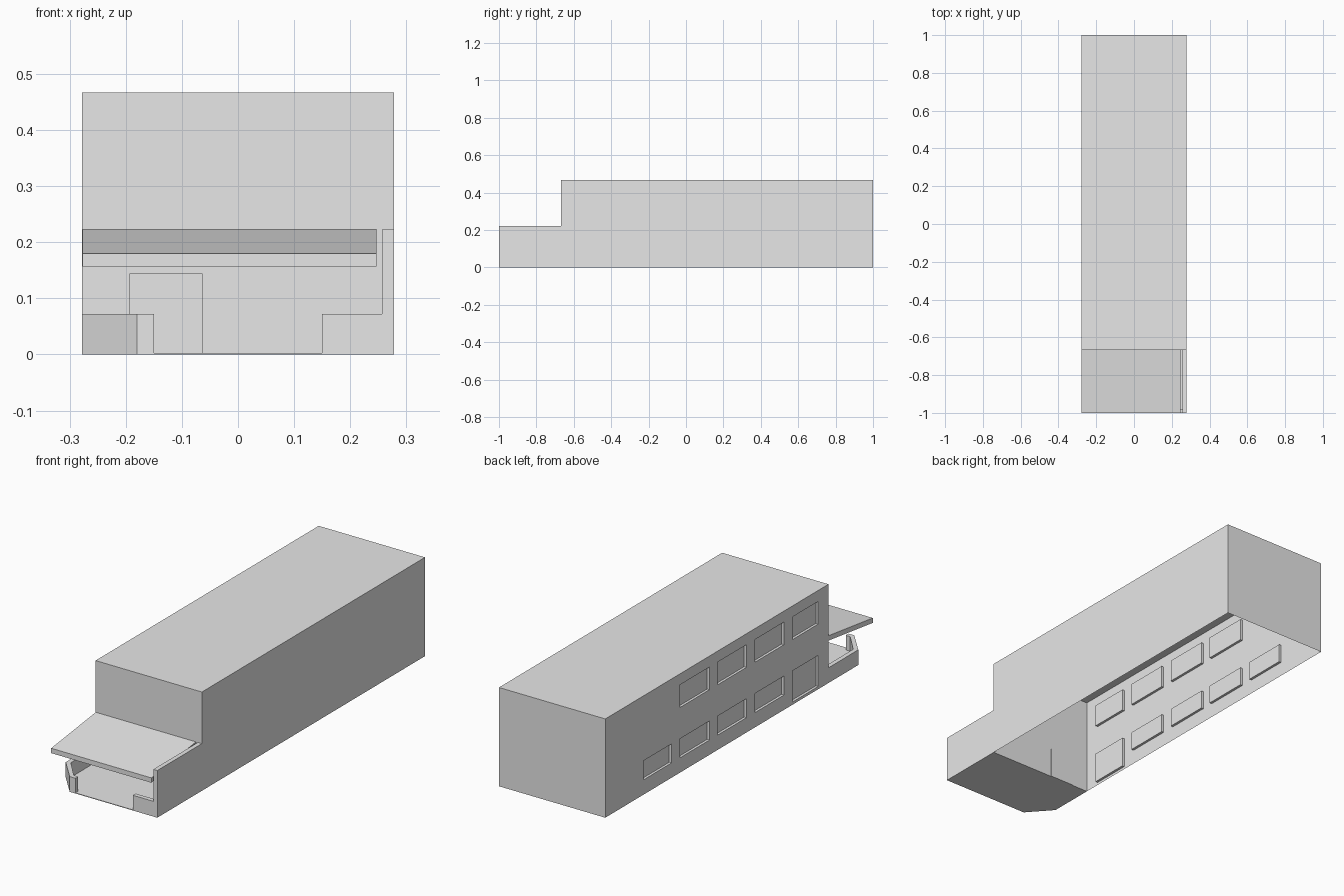
import bpy
import bmesh
from mathutils import Vector

cube = bpy.data.objects.get("Cube")
if cube:
    bpy.data.objects.remove(cube, do_unlink=True)

# One plain grey for everything
grey = bpy.data.materials.new("plain_grey")
grey.use_nodes = True
grey.diffuse_color = (0.8, 0.8, 0.8, 1)
grey.node_tree.nodes["Principled BSDF"].inputs["Base Color"].default_value = (0.8, 0.8, 0.8, 1)

HALF_W, HEIGHT = 0.278, 0.467
FRONT, BACK, PORCH = -0.667, 1.0, -1.0
LOW, HIGH, THICK = 0.072, 0.223, 0.021


def finish(name, bm):
    bmesh.ops.remove_doubles(bm, verts=bm.verts, dist=0.0001)
    bmesh.ops.recalc_face_normals(bm, faces=bm.faces)
    mesh = bpy.data.meshes.new(name)
    bm.to_mesh(mesh)
    bm.free()
    mesh.materials.append(grey)
    obj = bpy.data.objects.new(name, mesh)
    bpy.context.collection.objects.link(obj)
    return obj


def face(bm, points):
    return bm.faces.new([bm.verts.new(p) for p in points])


def prism(name, profile, offset):
    """Solid made by sweeping a closed profile along an offset."""
    bm = bmesh.new()
    base = face(bm, profile)
    swept = bmesh.ops.extrude_face_region(bm, geom=[base], use_keep_orig=True)
    verts = [v for v in swept["geom"] if isinstance(v, bmesh.types.BMVert)]
    bmesh.ops.translate(bm, verts=verts, vec=Vector(offset))
    return finish(name, bm)


def recessed_wall(bm, us, zs, place, inward, holes):
    """Gridded sheet wall; cells inside a hole become recessed panes."""
    def inside(u, z):
        return any(a < u < b and c < z < d for a, b, c, d in holes)

    for u0, u1 in zip(us, us[1:]):
        for z0, z1 in zip(zs, zs[1:]):
            if not inside((u0 + u1) / 2, (z0 + z1) / 2):
                face(bm, [place(u, z) for u, z in ((u0, z0), (u1, z0), (u1, z1), (u0, z1))])
    for a, b, c, d in holes:
        rim = [place(u, z) for u, z in ((a, c), (b, c), (b, d), (a, d))]
        pane = [p + inward for p in rim]
        face(bm, pane)
        for i in range(4):
            j = (i + 1) % 4
            face(bm, [rim[i], rim[j], pane[j], pane[i]])


# Window layout on the right wall: four shared bays, one extra low bay
bays = [(-0.59, -0.4), (-0.335, -0.12), (-0.055, 0.163), (0.222, 0.44), (0.505, 0.716)]
sill_low, head_low, sill_up, head_up, door_sill = 0.07, 0.16, 0.308, 0.415, 0.013
windows = [(a, b, sill_up, head_up) for a, b in bays[:4]]
windows += [(a, b, sill_low, head_low) for a, b in bays[1:]]
windows.append((*bays[0], door_sill, head_low))

# Open-bottomed hall shell
bm = bmesh.new()
ys = [FRONT] + [y for bay in bays for y in bay] + [BACK]
zs = [0, door_sill, sill_low, head_low, sill_up, head_up, HEIGHT]
recessed_wall(bm, ys, zs, lambda y, z: Vector((-HALF_W, y, z)), Vector((0.012, 0, 0)), windows)
door = (-0.193, -0.063, 0, 0.143)
recessed_wall(bm, [-HALF_W, door[0], door[1], HALF_W], [0, door[3], HEIGHT],
              lambda x, z: Vector((x, FRONT, z)), Vector((0, 0.003, 0)), [door])
face(bm, [(-HALF_W, BACK, 0), (HALF_W, BACK, 0), (HALF_W, BACK, HEIGHT), (-HALF_W, BACK, HEIGHT)])
face(bm, [(HALF_W, FRONT, 0), (HALF_W, BACK, 0), (HALF_W, BACK, HEIGHT), (HALF_W, FRONT, HEIGHT)])
face(bm, [(-HALF_W, FRONT, HEIGHT), (HALF_W, FRONT, HEIGHT),
          (HALF_W, BACK, HEIGHT), (-HALF_W, BACK, HEIGHT)])
finish("hall_shell", bm)

# Porch: floor with a cut corner, tall side wall and low parapets
inner_x = HALF_W - THICK
cut_x, cut_y = -0.18, -0.89
prism("porch_floor", [(-HALF_W, FRONT, 0), (-HALF_W, cut_y, 0), (cut_x, PORCH, 0),
                      (inner_x, PORCH, 0), (inner_x, FRONT, 0)], (0, 0, 0.003))
prism("porch_side_wall", [(inner_x, PORCH, 0), (HALF_W, PORCH, 0),
                          (HALF_W, FRONT, 0), (inner_x, FRONT, 0)], (0, 0, HIGH))
t = THICK
prism("corner_parapet", [(-HALF_W, FRONT, 0), (-HALF_W, cut_y, 0), (cut_x, PORCH, 0),
                         (-0.15, PORCH, 0), (-0.15, PORCH + t, 0), (cut_x + 0.007, PORCH + t, 0),
                         (-HALF_W + t, cut_y + 0.008, 0), (-HALF_W + t, FRONT, 0)], (0, 0, LOW))
prism("front_parapet", [(0.15, PORCH, 0), (inner_x, PORCH, 0),
                        (inner_x, PORCH + t, 0), (0.15, PORCH + t, 0)], (0, 0, LOW))

# Sloping canopy over the porch
prism("porch_canopy", [(-0.277, FRONT, HIGH), (-0.277, PORCH, 0.18),
                       (-0.277, PORCH, 0.157), (-0.277, FRONT, 0.2)], (0.524, 0, 0))
